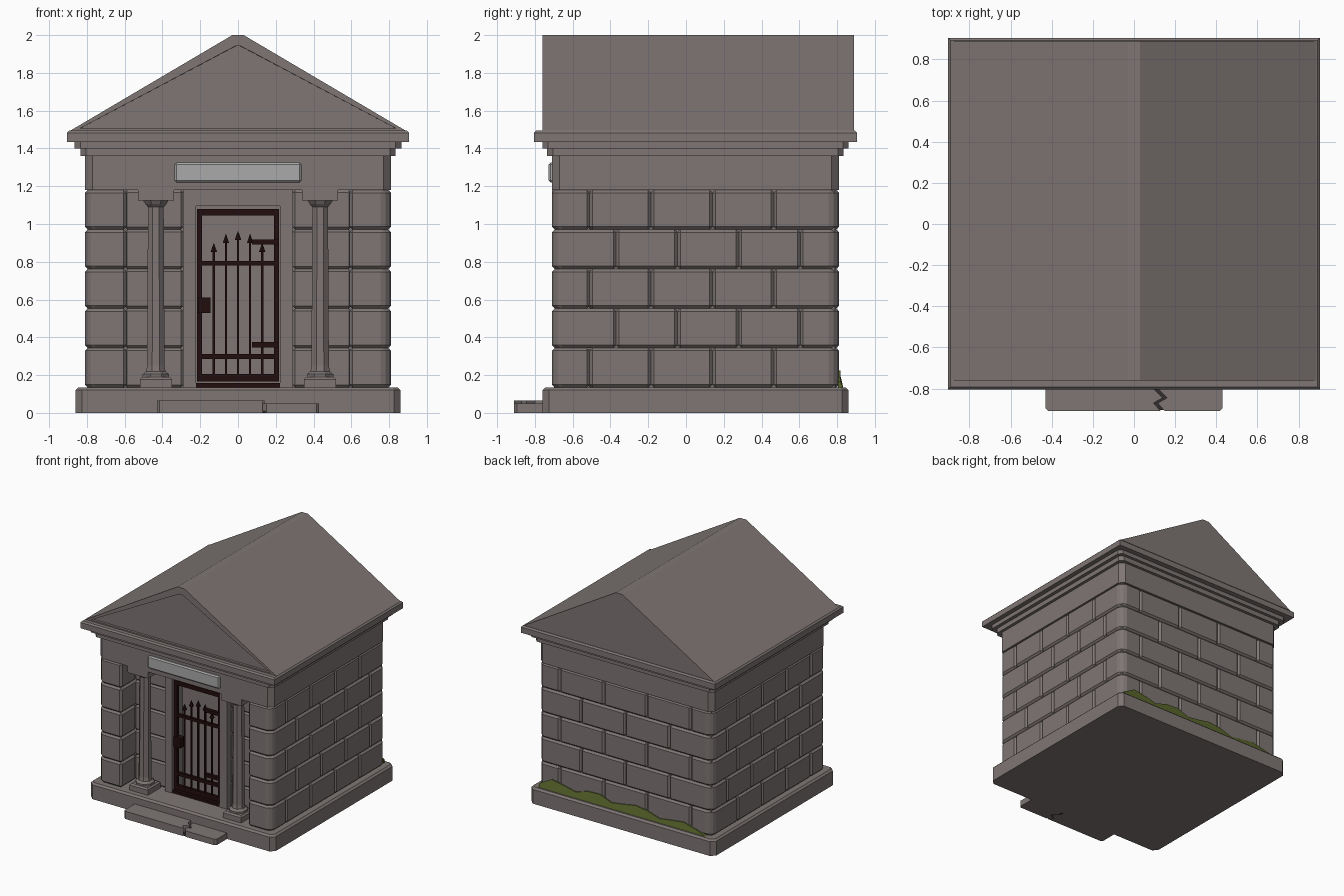
import bpy, bmesh, math
from mathutils import Matrix, Vector

if "Cube" in bpy.data.objects:
    bpy.data.objects.remove(bpy.data.objects["Cube"])


def material(name, rgb):
    m = bpy.data.materials.new(name)
    m.use_nodes = True
    m.diffuse_color = (*rgb, 1)
    m.node_tree.nodes["Principled BSDF"].inputs["Base Color"].default_value = (*rgb, 1)
    return m


STONE = material("warm grey stone", (0.21, 0.18, 0.175))
PLAQUE = material("pale grey plaque", (0.4, 0.4, 0.4))
IRON = material("dark rusty iron", (0.016, 0.004, 0.004))
MOSS = material("moss green", (0.1, 0.135, 0.025))
CRACK = material("dark crack", (0.03, 0.027, 0.026))


def finish(name, bm, mat):
    bmesh.ops.recalc_face_normals(bm, faces=bm.faces)
    mesh = bpy.data.meshes.new(name)
    bm.to_mesh(mesh)
    bm.free()
    mesh.materials.append(mat)
    ob = bpy.data.objects.new(name, mesh)
    bpy.context.collection.objects.link(ob)
    return ob


def vertical(e):
    a, b = (v.co for v in e.verts)
    return (a.xy - b.xy).length < 1e-5


def box(bm, x, y, z, bevel=0.0, corner=0.0, top_only=False):
    """Box from (min, max) pairs; corner chamfers the building's outer corners."""
    size = Matrix.Diagonal((x[1] - x[0], y[1] - y[0], z[1] - z[0], 1))
    mid = Matrix.Translation((sum(x) / 2, sum(y) / 2, sum(z) / 2))
    old = set(bm.faces)
    bmesh.ops.create_cube(bm, size=1, matrix=mid @ size)

    def edges():
        return {e for f in bm.faces if f not in old for e in f.edges}

    if corner:
        outer = [e for e in edges() if vertical(e) and abs(e.verts[0].co.x) > 0.8
                 and not -0.7 < e.verts[0].co.y < 0.8]
        bmesh.ops.bevel(bm, geom=outer, offset=corner, segments=1, affect='EDGES')
    if bevel:
        picked = [e for e in edges()
                  if not top_only or all(v.co.z > z[1] - 1e-5 for v in e.verts)]
        bmesh.ops.bevel(bm, geom=picked, offset=bevel, segments=1, affect='EDGES')


def prism(bm, points, vec):
    """Extrude a flat outline along vec."""
    face = bm.faces.new([bm.verts.new(p) for p in points])
    new = bmesh.ops.extrude_face_region(bm, geom=[face], use_keep_orig=True)["geom"]
    bmesh.ops.translate(bm, vec=vec, verts=[g for g in new if isinstance(g, bmesh.types.BMVert)])


def part(name, mat, *boxes):
    bm = bmesh.new()
    for b in boxes:
        box(bm, *b)
    return finish(name, bm, mat)


FLOOR, EAVE = 0.135, 1.18
FRONT, BACK, SIDE = -0.71, 0.81, 0.81

# Foundation and solid core
part("foundation", STONE, ((-0.86, 0.86), (-0.76, 0.86), (0, FLOOR), 0.015, 0.035, True))
part("wall_core", STONE, ((-0.79, 0.79), (-0.42, 0.79), (FLOOR, EAVE)))

# Courses of bevelled blocks, with joints staggered on alternate rows
bm = bmesh.new()
rows = 5
step = (EAVE - FLOOR) / rows
for row in range(rows):
    z = (FLOOR + row * step, FLOOR + (row + 1) * step)
    odd = row % 2 == 0
    first = -0.51 if odd else -0.37
    ys = [FRONT] + [first + 0.325 * i for i in range(4)] + [BACK]
    xs = [-0.61, -0.2, 0.2, 0.61] if odd else [-0.41, 0, 0.41]
    for s in (-1, 1):
        for i in range(len(ys) - 1):
            inner = 0.59 if i == 0 else xs[-1] if i == len(ys) - 2 else 0.61
            box(bm, sorted((s * inner, s * SIDE)), (ys[i], ys[i + 1]), z, 0.015, 0.04)
        # Blocks at the back of the porch
        box(bm, sorted((s * 0.29, s * 0.6)), (-0.52, -0.4), z, 0.013)
    for a, b in zip(xs, xs[1:]):
        box(bm, (a, b), (0.61, BACK), z, 0.015)
finish("wall_blocks", bm, STONE)

# Door surround
part("door_surround", STONE,
     ((-0.29, -0.222), (-0.56, -0.41), (FLOOR, EAVE)),
     ((0.222, 0.29), (-0.56, -0.41), (FLOOR, EAVE)),
     ((-0.222, 0.222), (-0.56, -0.41), (1.095, EAVE)))

# Lintel band and stepped cornice
part("lintel_band", STONE, ((-SIDE, SIDE), (FRONT, BACK), (EAVE, 1.37), 0, 0.04))
part("cornice", STONE,
     ((-0.835, 0.835), (-0.735, 0.835), (1.36, 1.4), 0, 0.03),
     ((-0.865, 0.865), (-0.76, 0.86), (1.4, 1.435), 0, 0.03),
     ((-0.905, 0.905), (-0.805, 0.905), (1.435, 1.495), 0.012, 0, True))

# Roof with a sunken front gable panel
bm = bmesh.new()
prism(bm, [(-0.895, -0.76, 1.49), (0.895, -0.76, 1.49), (0.03, -0.76, 2), (-0.03, -0.76, 2)],
      (0, 1.65, 0))
bmesh.ops.recalc_face_normals(bm, faces=bm.faces)
gable = [f for f in bm.faces if f.normal.y < -0.9]
bmesh.ops.inset_region(bm, faces=gable, thickness=0.06)
lip = bmesh.ops.inset_region(bm, faces=gable, thickness=0.001)
bmesh.ops.translate(bm, vec=(0, 0.02, 0), verts=list(gable[0].verts))
finish("roof", bm, STONE)

# Name plate, left blank
part("plaque", PLAQUE, ((-0.335, 0.335), (-0.727, -0.7), (1.22, 1.325), 0.01))

# Pair of octagonal columns
PROFILE = [(0.075, 0.185), (0.075, 0.205), (0.055, 0.22), (0.05, 0.25),
           (0.045, 1.09), (0.06, 1.105), (0.075, 1.13)]
for s, name in ((1, "left_column"), (-1, "right_column")):
    cx, cy = s * 0.435, -0.615
    bm = bmesh.new()
    rings = []
    for r, z in PROFILE:
        angles = [math.radians(45 * k + 22.5) for k in range(8)]
        rings.append([bm.verts.new((cx + r * math.cos(a), cy + r * math.sin(a), z)) for a in angles])
    for lo, hi in zip(rings, rings[1:]):
        for k in range(8):
            bm.faces.new((lo[k], lo[k - 1], hi[k - 1], hi[k]))
    box(bm, (cx - 0.085, cx + 0.085), (cy - 0.085, cy + 0.085), (FLOOR, 0.19), 0.012, 0, True)
    box(bm, (cx - 0.095, cx + 0.095), (cy - 0.095, cy + 0.095), (1.125, EAVE))
    finish(name, bm, STONE)

# Iron gate: frame, rails, hinges, lock and spear-topped bars
bm = bmesh.new()
gy = (-0.54, -0.515)
for s in (-1, 1):
    box(bm, sorted((s * 0.19, s * 0.217)), gy, (0.165, 1.08))
for z in ((0.165, 0.205), (0.285, 0.312), (0.78, 0.803), (1.045, 1.08)):
    box(bm, (-0.2, 0.2), gy, z)
for z in (0.36, 0.905):
    box(bm, (0.075, 0.217), (-0.548, -0.52), (z - 0.014, z + 0.014))
box(bm, (-0.212, -0.145), (-0.555, -0.5), (0.53, 0.61))
box(bm, (-0.225, 0.225), (-0.555, -0.5), (FLOOR, 0.158))
for i in range(-2, 3):
    x, top = 0.064 * i, 0.965 - 0.016 * i * i
    box(bm, (x - 0.006, x + 0.006), (-0.534, -0.522), (0.2, top - 0.04))
    bmesh.ops.create_cone(bm, cap_ends=True, segments=6, radius1=0.02, radius2=0, depth=0.05,
                          matrix=Matrix.Translation((x, -0.528, top - 0.025)))
finish("iron_gate", bm, IRON)

# Front step, split in two by a zigzag crack
zigzag = [(0.1, -0.75), (0.1, -0.8), (0.145, -0.845), (0.1, -0.87), (0.135, -0.91)]
for s, name, top in ((-1, "step_right_piece", 0.065), (1, "step_left_piece", 0.05)):
    edge = [(x + s * 0.01 + 0.005, y, 0) for x, y in zigzag]
    end = [(s * 0.415, -0.91, 0), (s * 0.43, -0.895, 0), (s * 0.43, -0.75, 0)]
    bm = bmesh.new()
    prism(bm, edge + end, (0, 0, top))
    finish(name, bm, STONE)
part("crack_bed", CRACK, ((0.08, 0.17), (-0.905, -0.76), (0.002, 0.01)))

# Moss creeping up the back wall
heights = [0.03, 0.09, 0.07, 0.045, 0.08, 0.085, 0.045, 0.06, 0.08, 0.065, 0.03, 0.045, 0.06, 0.03, 0]
bm = bmesh.new()
width = 1.56 / (len(heights) - 1)
crest = [(0.79 - i * width, 0.805, FLOOR + h) for i, h in enumerate(heights)]
prism(bm, [(0.79, 0.805, FLOOR - 0.002)] + crest[:-1] + [(-0.77, 0.805, FLOOR - 0.002)], (0, 0.013, 0))
for v in bm.verts:
    if v.co.y > 0.81 and v.co.z < FLOOR:
        v.co.y += 0.015
finish("moss", bm, MOSS)
